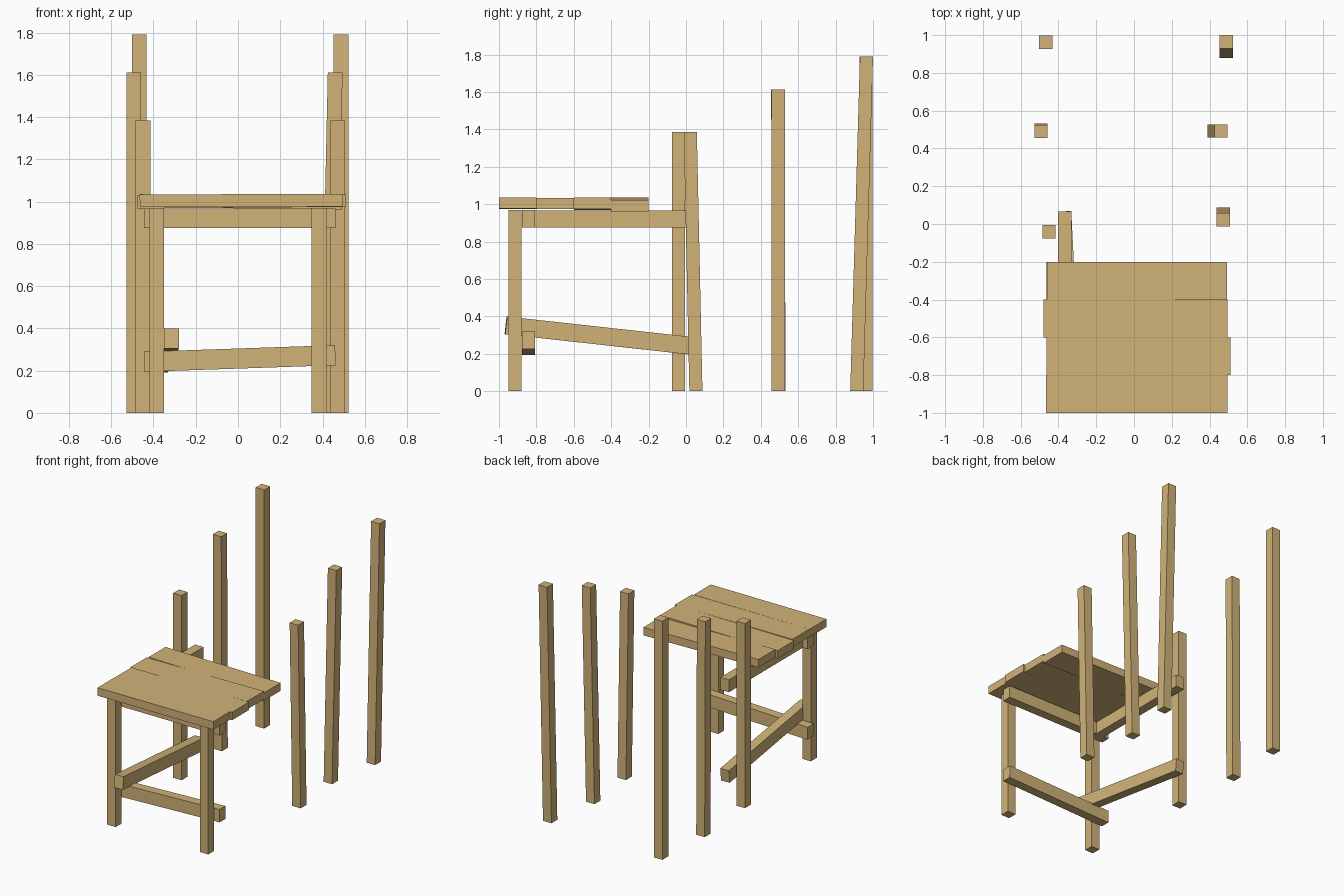
import bpy, bmesh
from mathutils import Vector, Matrix

if "Cube" in bpy.data.objects:
    bpy.data.objects.remove(bpy.data.objects["Cube"])

wood = bpy.data.materials.new("wood")
wood.diffuse_color = (0.64, 0.45, 0.19, 1)
wood.use_nodes = True
wood.node_tree.nodes["Principled BSDF"].inputs["Base Color"].default_value = wood.diffuse_color


def beam(name, start, end, width, height, flat_ends=False):
    """Rectangular timber between two end centres; flat_ends keeps the ends level."""
    a, b = Vector(start), Vector(end)
    d = b - a
    axis = max(range(3), key=lambda i: abs(d[i]))
    along = Vector([float(i == axis) for i in range(3)])
    side = Vector((0, 1, 0)) if axis == 0 else Vector((1, 0, 0))
    up = along.cross(side)
    if not flat_ends:
        turn = along.rotation_difference(d.normalized())
        side, up = turn @ side, turn @ up
    frame = Matrix((d, side * width, up * height)).transposed().to_4x4()
    frame.translation = (a + b) / 2
    bm = bmesh.new()
    bmesh.ops.create_cube(bm, size=1, matrix=frame)
    bmesh.ops.recalc_face_normals(bm, faces=bm.faces)
    mesh = bpy.data.meshes.new(name)
    bm.to_mesh(mesh)
    bm.free()
    mesh.materials.append(wood)
    obj = bpy.data.objects.new(name, mesh)
    bpy.context.collection.objects.link(obj)


T = 0.07  # timber thickness

# Front legs
for side, x in (("left", -0.385), ("right", 0.383)):
    beam(f"front_leg_{side}", (x, -0.915, 0), (x, -0.915, 0.97), T, T, True)

# Rear posts: foot x, y, then top x, y and height (some lean a little)
posts = {
    "back_post_left": (-0.45, -0.041, -0.45, -0.041, 1.385),
    "back_post_right": (0.472, 0.053, 0.472, 0.023, 1.385),
    "middle_post_left": (-0.493, 0.498, -0.493, 0.49, 1.612),
    "middle_post_right": (0.425, 0.493, 0.46, 0.493, 1.612),
    "rear_post_left": (-0.467, 0.962, -0.467, 0.962, 1.79),
    "rear_post_right": (0.488, 0.913, 0.488, 0.965, 1.79),
}
for name, (x0, y0, x1, y1, h) in posts.items():
    beam(name, (x0, y0, 0), (x1, y1, h), T, T, True)

# Seat planks: left x, right x, centre z at each end, front to back
planks = [(-0.465, 0.495, 1.004, 1.006),
          (-0.463, 0.51, 1.004, 1.004),
          (-0.478, 0.495, 0.998, 1.005),
          (-0.462, 0.493, 1.005, 0.991)]
for i, (x0, x1, z0, z1) in enumerate(planks):
    y = -0.9 + 0.2 * i
    beam(f"seat_plank_{i + 1}", (x0, y, z0), (x1, y, z1), 0.2, 0.06)

# Rails under the seat
beam("front_rail", (-0.445, -0.842, 0.922), (0.462, -0.842, 0.922), T, 0.093)
beam("side_rail", (-0.367, -0.87, 0.921), (-0.367, 0.065, 0.921), T, 0.093)

# Slanted lower stretchers
beam("front_stretcher", (-0.443, -0.842, 0.242), (0.461, -0.842, 0.273), T, 0.095)
beam("side_stretcher", (-0.315, -0.963, 0.352), (-0.367, 0.062, 0.239), T, 0.095)
